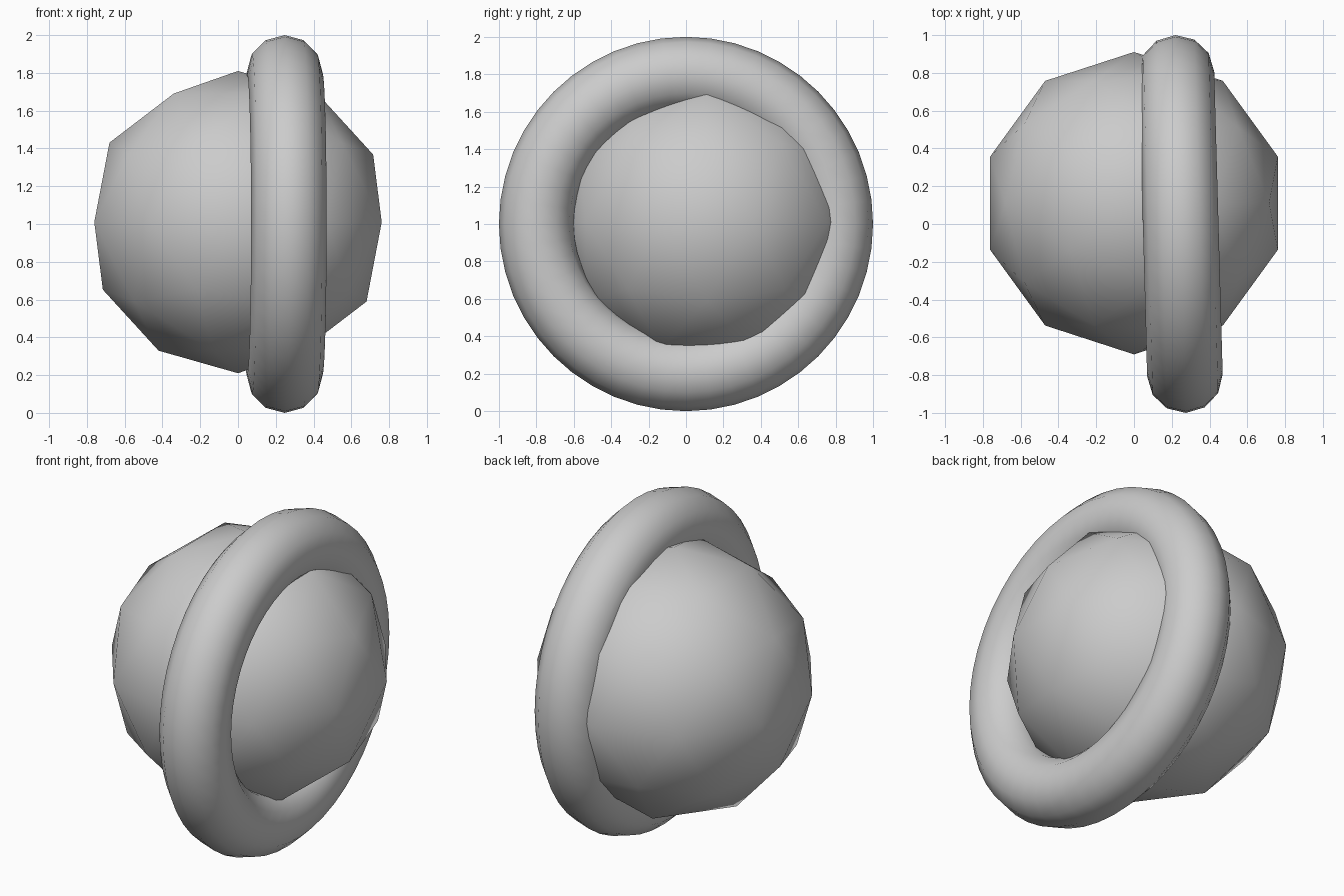
import bpy
import math

if "Cube" in bpy.data.objects:
    bpy.data.objects.remove(bpy.data.objects["Cube"])


def finish(name):
    # name the part and shade it smooth
    ob = bpy.context.object
    ob.name = name
    bpy.ops.object.shade_smooth()
    return ob


# Low-poly ball
bpy.ops.mesh.primitive_ico_sphere_add(subdivisions=2, radius=0.8,
                                      location=(0, 0.11, 1.01))
finish("ball")

# Upright ring around the ball, turned very slightly about z
bpy.ops.mesh.primitive_torus_add(major_radius=0.8, minor_radius=0.2,
                                 major_segments=48, minor_segments=12,
                                 location=(0.247, 0, 1.0),
                                 rotation=(0, math.radians(90), math.radians(1.6)))
finish("ring")
